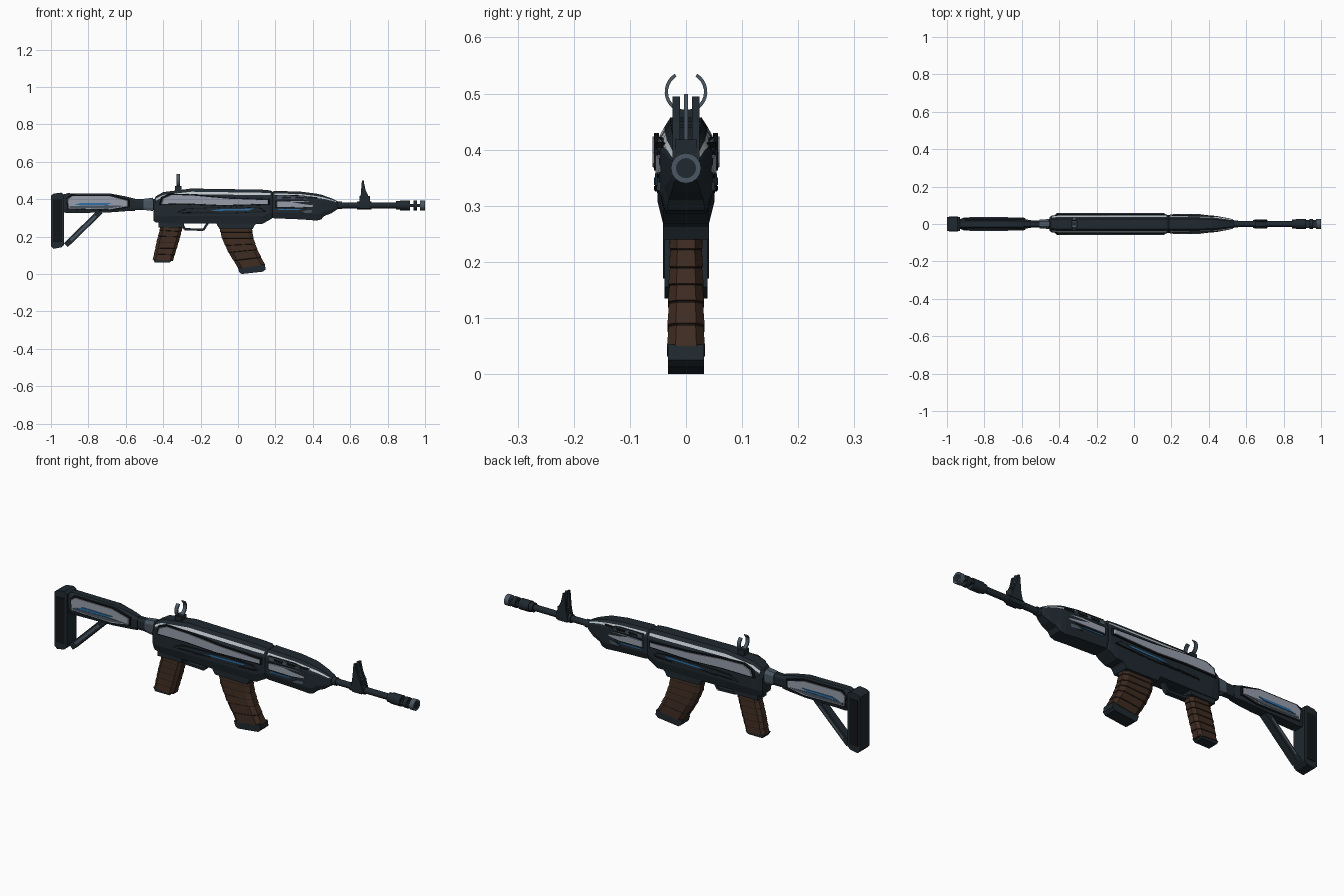
import bpy, bmesh, math
from mathutils import Vector

cube = bpy.data.objects.get("Cube")
if cube:
    bpy.data.objects.remove(cube, do_unlink=True)


def material(name, r, g, b):
    m = bpy.data.materials.new(name)
    m.use_nodes = True
    m.diffuse_color = (r, g, b, 1)
    m.node_tree.nodes["Principled BSDF"].inputs["Base Color"].default_value = (r, g, b, 1)
    return m


SLATE = material("dark slate", .014, .022, .029)
BLACK = material("black", .006, .008, .01)
PALE = material("pale silver", .5, .55, .58)
SILVER = material("silver", .31, .34, .41)
GREY = material("blue grey", .07, .095, .125)
BLUE = material("blue", .025, .16, .38)
BROWN = material("brown", .047, .024, .015)
DARK_BROWN = material("dark brown", .012, .008, .006)


def finish(name, bm, mats):
    bmesh.ops.recalc_face_normals(bm, faces=bm.faces)
    mesh = bpy.data.meshes.new(name)
    bm.to_mesh(mesh)
    bm.free()
    for m in mats:
        mesh.materials.append(m)
    ob = bpy.data.objects.new(name, mesh)
    bpy.context.collection.objects.link(ob)
    return ob


def loft(name, rings, mats, rule=lambda span, edge: 0):
    """Skin a list of equal rings and cap both ends."""
    bm = bmesh.new()
    rows = [[bm.verts.new(p) for p in ring] for ring in rings]
    n = len(rows[0])
    for i in range(len(rows) - 1):
        for j in range(n):
            k = (j + 1) % n
            f = bm.faces.new((rows[i][j], rows[i][k], rows[i + 1][k], rows[i + 1][j]))
            f.material_index = rule(i, j)
    bm.faces.new(rows[0])
    bm.faces.new(rows[-1])
    return finish(name, bm, mats)


def section(x, bottom, top, w):
    """Faceted body section with a broad upper chamfer."""
    h = top - bottom
    half = [(.55, 1), (.76, .91), (.9, .84), (1, .77), (1, .22), (.8, 0)]
    right = [(x, w * a, bottom + h * b) for a, b in half]
    return right + [(x, -y, z) for x, y, z in reversed(right)]


def body(name, stations, main=SLATE, striped=True):
    last = len(stations) - 2
    stripe = lambda i, j: int(striped and j in (1, 9) and 0 < i < last)
    return loft(name, [section(*s) for s in stations], [main, PALE], stripe)


def plate(name, pts, y0, y1, mat, inset=1.0, taper=0):
    """Extrude an x-z outline; off-centre plates are mirrored to both sides."""
    bm = bmesh.new()
    cx = sum(p[0] for p in pts) / len(pts)
    cz = sum(p[1] for p in pts) / len(pts)
    for side in ((1,) if y0 < 0 else (1, -1)):
        rows = []
        for y, s in ((y0, 1), (y1, inset)):
            rows.append([bm.verts.new((cx + (x - cx) * s, side * (y - taper * max(0, x - .34)),
                                       cz + (z - cz) * s)) for x, z in pts])
        bm.faces.new(rows[0])
        bm.faces.new(rows[1])
        for j in range(len(pts)):
            k = (j + 1) % len(pts)
            bm.faces.new((rows[0][j], rows[0][k], rows[1][k], rows[1][j]))
    return finish(name, bm, [mat])


def box(name, x0, x1, z0, z1, w, mat):
    return plate(name, [(x0, z0), (x1, z0), (x1, z1), (x0, z1)], -w, w, mat)


def beam(name, a, b, t, w, mat):
    a, b = Vector(a), Vector(b)
    d = (b - a).normalized() * t
    n = Vector((-d.y, d.x))
    return plate(name, [tuple(p) for p in (a + n, b + n, b - n, a - n)], -w, w, mat)


def panel(name, pts, y, mat, taper=0, grow=.006):
    """Raised plate with a dark border behind it."""
    cx = sum(p[0] for p in pts) / len(pts)
    cz = sum(p[1] for p in pts) / len(pts)
    rim = [(x + math.copysign(grow, x - cx), z + math.copysign(grow, z - cz)) for x, z in pts]
    plate(name + "_border", rim, y - .012, y - .003, BLACK, .98, taper)
    plate(name, pts, y - .006, y, mat, .97, taper)


def tube(name, x0, x1, r, mat, z=.367):
    bpy.ops.mesh.primitive_cylinder_add(vertices=16, radius=r, depth=x1 - x0,
                                        location=((x0 + x1) / 2, 0, z),
                                        rotation=(0, math.pi / 2, 0))
    ob = bpy.context.object
    ob.name = name
    ob.data.materials.append(mat)
    bpy.ops.object.shade_smooth_by_angle()


def sample(path, t):
    f = t * (len(path) - 1)
    i = min(int(f), len(path) - 2)
    return Vector(path[i]).lerp(Vector(path[i + 1]), f - i)


def wrapped(name, rear, front, w0, w1, bands):
    """Handle-like shape between two edges, with thin dark seams between wraps."""
    rings = []
    for b in range(bands):
        for t, swell in ((b / bands, -.001), ((b + .08) / bands, 0), ((b + .95) / bands, .002)):
            r, f, w = sample(rear, t), sample(front, t), w0 + (w1 - w0) * t + swell
            d = (f - r).normalized() * swell
            r, f = r - d, f + d
            outline = [(0, .55), (.14, 1), (.86, 1), (1, .55), (1, -.55), (.86, -1), (.14, -1), (0, -.55)]
            points = [(r.lerp(f, u), v) for u, v in outline]
            rings.append([(p.x, w * v, p.y) for p, v in points])
    loft(name, rings, [BROWN, DARK_BROWN], lambda i, j: int(i % 3 == 0))


# Receiver, handguard and stock
body("receiver", [(-.452, .285, .39, .036), (-.44, .276, .415, .045), (-.40, .272, .438, .05),
                  (-.25, .27, .457, .051), (.13, .268, .451, .051), (.175, .293, .447, .05),
                  (.188, .302, .438, .045)])
body("handguard", [(.18, .30, .436, .046), (.195, .298, .445, .05), (.34, .292, .44, .048),
                   (.42, .286, .43, .045), (.445, .292, .424, .042), (.46, .31, .419, .039),
                   (.50, .325, .405, .032), (.525, .342, .393, .026), (.535, .348, .387, .02)])
body("stock", [(-.935, .33, .425, .027), (-.91, .325, .432, .03), (-.68, .33, .43, .03),
               (-.60, .336, .415, .028), (-.55, .338, .402, .02)], striped=False)
body("stock_neck", [(-.56, .342, .40, .018), (-.44, .342, .402, .02)], striped=False)
body("neck_collar", [(-.505, .343, .402, .024), (-.455, .337, .408, .026)], GREY, False)

# Butt pad and brace
plate("butt_pad", [(-1, .15), (-1, .42), (-.985, .43), (-.945, .435), (-.93, .425), (-.93, .155),
                   (-.945, .143), (-.985, .135)], -.038, .038, SLATE)
plate("butt_pad_inlay", [(-.988, .17), (-.988, .40), (-.942, .40), (-.942, .17)], .037, .041, BLACK)
beam("stock_brace", (-.92, .155), (-.735, .335), .015, .019, SLATE)
beam("stock_brace_inlay", (-.895, .18), (-.76, .31), .006, .022, GREY)

# Side panels
panel("stock_panel", [(-.91, .35), (-.915, .40), (-.89, .418), (-.68, .417), (-.585, .392),
                      (-.585, .362), (-.68, .345)], .034, SILVER)
plate("stock_lower_panel", [(-.90, .354), (-.70, .35), (-.60, .364), (-.70, .368), (-.90, .364)],
      .032, .036, GREY)
plate("stock_blue_stripe", [(-.88, .368), (-.70, .37), (-.675, .38), (-.84, .381)], .033, .038, BLUE)
panel("receiver_panel", [(-.415, .375), (-.405, .405), (-.36, .424), (-.24, .42), (-.05, .403),
                         (.165, .395), (.165, .375), (-.08, .368), (-.25, .376)], .06, SILVER)
panel("receiver_lower_panel", [(-.33, .328), (-.28, .348), (-.02, .358), (.12, .352), (.15, .336),
                               (-.05, .325)], .055, SLATE, grow=.003)
plate("receiver_blue_stripe", [(-.15, .337), (.06, .341), (.085, .35), (-.11, .346)], .052, .057, BLUE)
for i, x in enumerate((-.30, -.21, .04)):
    plate("receiver_groove_%d" % i, [(x, .327), (x + .09, .330), (x + .10, .335), (x + .01, .332)],
          .05, .057, BLACK)
panel("handguard_slot_panel", [(.205, .402), (.205, .42), (.34, .418), (.45, .405), (.47, .393),
                               (.34, .40)], .051, GREY, .13, .003)
for i, x in enumerate((.235, .305, .375)):
    plate("handguard_slot_%d" % i, [(x, .405), (x + .045, .403), (x + .05, .412), (x + .005, .414)],
          .047, .054, BLACK, 1, .13)
panel("handguard_panel", [(.205, .358), (.205, .388), (.34, .391), (.47, .379), (.475, .364),
                          (.34, .356)], .054, SILVER, .13)
plate("handguard_blue_stripe", [(.21, .343), (.32, .342), (.34, .347), (.22, .349)],
      .047, .052, BLUE, 1, .1)
panel("handguard_lower_panel", [(.33, .328), (.36, .342), (.45, .346), (.475, .34), (.43, .325)],
      .053, GREY, .13, .003)

# Barrel and slotted muzzle
tube("barrel", .50, .90, .0155, SLATE)
tube("barrel_collar", .53, .555, .02, SLATE)
tube("sight_collar", .635, .715, .021, SLATE)
tube("muzzle_collar", .845, .87, .023, SLATE)
tube("muzzle", .865, .92, .027, SLATE)
box("muzzle_core", .91, .99, .359, .375, .022, SLATE)
tube("muzzle_ring", .938, .958, .026, SLATE)
tube("muzzle_tip", .974, .999, .027, GREY)
tube("bore", .98, 1, .018, SLATE)

# Front sight: two ears around a thin post
plate("front_sight_ears", [(.645, .37), (.655, .41), (.662, .495), (.672, .495), (.682, .45),
                           (.70, .41), (.712, .37)], .011, .024, SLATE)
box("front_sight_base", .65, .705, .35, .418, .02, SLATE)
box("front_sight_post", .664, .673, .41, .499, .004, GREY)

# Rear sight: open ring on a small foot
arc = []
for i in range(25):
    a = math.radians(-238 + i * 296 / 24)
    arc.append([(-.32 + dx, r * math.cos(a), .503 + r * math.sin(a))
                for dx, r in ((-.009, .032), (.009, .032), (.009, .038), (-.009, .038))])
loft("rear_sight_ring", arc, [GREY])
box("rear_sight_foot", -.338, -.302, .445, .472, .02, SLATE)

# Grip, magazine and trigger guard
wrapped("grip", [(-.41, .265), (-.435, .17), (-.455, .075)],
        [(-.295, .255), (-.318, .17), (-.35, .068)], .027, .029, 6)
plate("grip_cap", [(-.455, .08), (-.35, .075), (-.365, .062), (-.445, .062)], -.026, .026, SLATE)
box("grip_mount", -.425, -.29, .25, .285, .036, SLATE)
wrapped("magazine", [(-.10, .255), (-.085, .19), (-.05, .115), (.005, .027)],
        [(.072, .255), (.082, .19), (.103, .13), (.144, .048)], .027, .032, 6)
plate("magazine_base", [(-.001, .034), (.143, .053), (.148, .025), (.135, .013), (.02, 0), (.008, .008)],
      -.032, .032, SLATE)
plate("magazine_well", [(-.12, .285), (.12, .285), (.09, .262), (.078, .24), (-.10, .244), (-.112, .262)],
      -.041, .041, SLATE)
guard = [(-.30, .272), (-.285, .240), (-.185, .236), (-.16, .275)]
for i in range(3):
    beam("trigger_guard_%d" % i, guard[i], guard[i + 1], .006, .013, SLATE)
